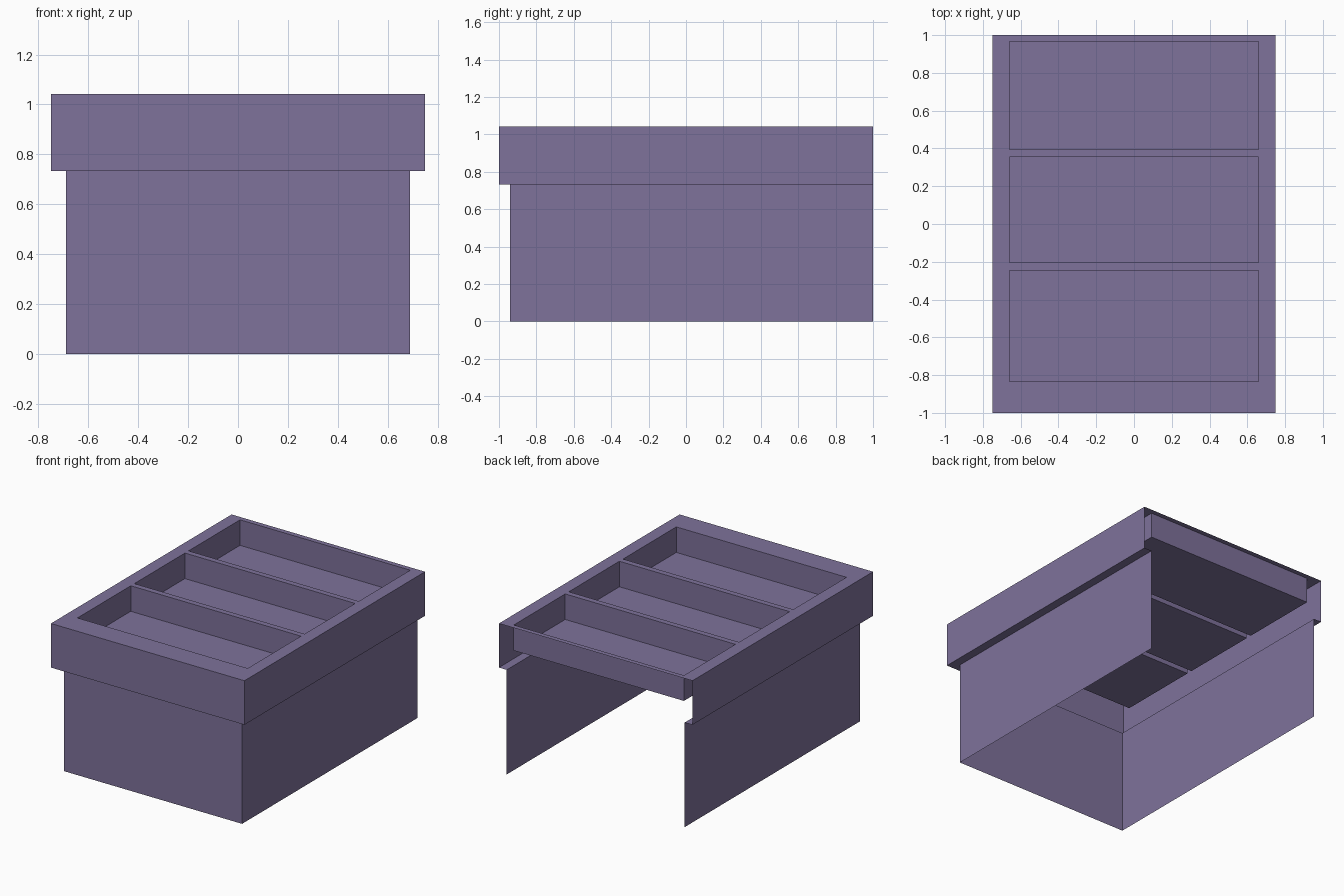
import bpy
import bmesh

if "Cube" in bpy.data.objects:
    bpy.data.objects.remove(bpy.data.objects["Cube"])

W, D = 0.75, 1.0                     # half width, half depth of the top
INSET = 0.06                         # body is set back below the overhang
Z_LIP, Z_TOP, Z_TRAY = 0.733, 1.042, 0.863
TRAY_X = 0.66
TRAYS = [(-0.835, -0.245), (-0.205, 0.355), (0.395, 0.965)]

purple = bpy.data.materials.new("muted_purple")
purple.diffuse_color = (0.209, 0.168, 0.328, 1.0)
purple.use_nodes = True
purple.node_tree.nodes["Principled BSDF"].inputs["Base Color"].default_value = purple.diffuse_color


def make_object(name, bm):
    bmesh.ops.remove_doubles(bm, verts=bm.verts[:], dist=1e-5)
    mesh = bpy.data.meshes.new(name)
    bm.to_mesh(mesh)
    bm.free()
    mesh.materials.append(purple)
    obj = bpy.data.objects.new(name, mesh)
    bpy.context.collection.objects.link(obj)
    return obj


def quad(bm, *points):
    bm.faces.new([bm.verts.new(p) for p in points])


def u_wall(name, profile):
    """Sweep an (inset, z) profile round left, front and right; back stays open."""
    bm = bmesh.new()
    rows = []
    for inset, z in profile:
        x, y = W - inset, D - inset
        rows.append([(-x, D, z), (-x, -y, z), (x, -y, z), (x, D, z)])
    for low, high in zip(rows, rows[1:]):
        for i in range(3):
            quad(bm, low[i], low[i + 1], high[i + 1], high[i])
    return make_object(name, bm)


# Lower body panels, then the overhanging band with its underside ledge
u_wall("body_panels", [(INSET, 0.0), (INSET, Z_LIP)])
u_wall("overhang_band", [(INSET, Z_LIP), (0.0, Z_LIP), (0.0, Z_TOP)])

# Flat top frame with three openings
bm = bmesh.new()
xs = [-W, -TRAY_X, TRAY_X, W]
ys = [-D] + [y for pair in TRAYS for y in pair] + [D]
for i in range(3):
    for j in range(len(ys) - 1):
        if i == 1 and j % 2 == 1:
            continue                 # opening for a tray
        x0, x1, y0, y1 = xs[i], xs[i + 1], ys[j], ys[j + 1]
        quad(bm, (x0, y0, Z_TOP), (x1, y0, Z_TOP), (x1, y1, Z_TOP), (x0, y1, Z_TOP))
make_object("top_frame", bm)

# Sunken trays, each an open-topped sheet box
for n, (y0, y1) in enumerate(TRAYS, 1):
    bm = bmesh.new()
    ring = [(-TRAY_X, y0), (TRAY_X, y0), (TRAY_X, y1), (-TRAY_X, y1)]
    quad(bm, *[(x, y, Z_TRAY) for x, y in ring])
    for k in range(4):
        a, b = ring[k], ring[(k + 1) % 4]
        quad(bm, (*b, Z_TRAY), (*a, Z_TRAY), (*a, Z_TOP), (*b, Z_TOP))
    make_object(f"tray_{n}", bm)
